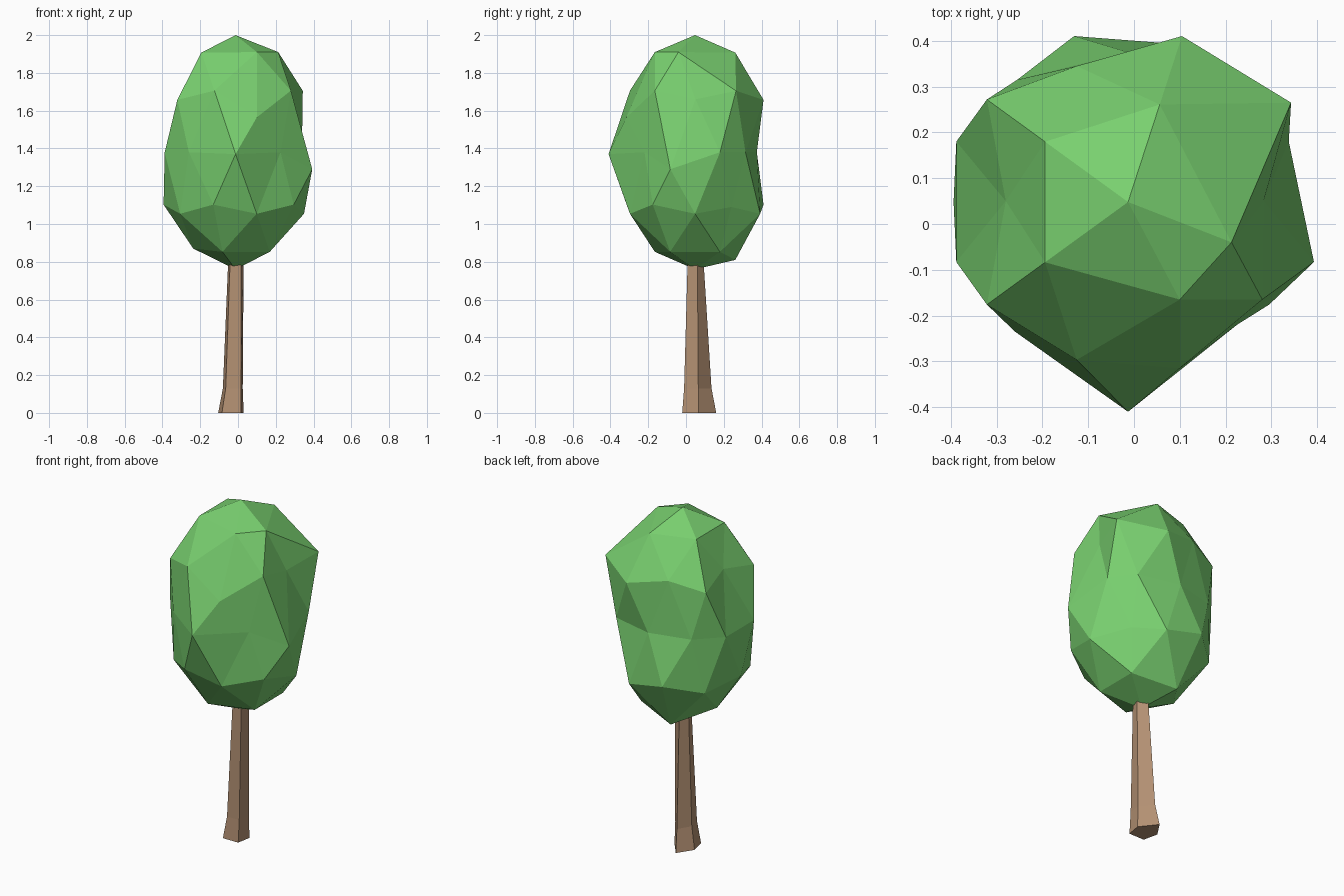
import bpy, bmesh, math
from mathutils import Vector

cube = bpy.data.objects.get("Cube")
if cube:
    bpy.data.objects.remove(cube, do_unlink=True)


def make_material(name, rgb):
    mat = bpy.data.materials.new(name)
    mat.use_nodes = True
    mat.diffuse_color = (*rgb, 1)
    mat.node_tree.nodes["Principled BSDF"].inputs["Base Color"].default_value = (*rgb, 1)
    return mat


def add_object(name, bm, mat):
    bmesh.ops.recalc_face_normals(bm, faces=bm.faces[:])
    mesh = bpy.data.meshes.new(name)
    bm.to_mesh(mesh)
    bm.free()
    mesh.materials.append(mat)
    obj = bpy.data.objects.new(name, mesh)
    bpy.context.collection.objects.link(obj)
    return obj


leaf_green = make_material("leaf green", (0.19, 0.63, 0.16))
bark_brown = make_material("bark brown", (0.45, 0.28, 0.17))

# Leaf crown: a stretched icosphere with some corners pushed in or out
# Each nudge: (compass angle, height on the unit sphere, new corner position)
NUDGES = [
    (0, 0.851, (0.213, -0.04, 1.91)),
    (-72, 0.851, (0.10, -0.165, 1.91)),
    (36, 0.526, (0.343, 0.265, 1.705)),
    (108, 0.526, (-0.125, 0.345, 1.705)),
    (180, 0.526, (-0.28, 0.05, 1.705)),
    (0, 0.447, (0.283, 0.05, 1.66)),
    (-72, 0.447, (0.10, -0.315, 1.565)),
    (18, 0, (0.338, 0.18, 1.38)),
    (54, 0, (0.237, 0.315, 1.38)),
    (90, 0, (-0.013, 0.375, 1.38)),
    (126, 0, (-0.255, 0.315, 1.38)),
    (162, 0, (-0.388, 0.18, 1.38)),
    (198, 0, (-0.388, -0.083, 1.38)),
    (234, 0, (-0.26, -0.235, 1.38)),
    (270, 0, (-0.013, -0.41, 1.37)),
    (306, 0, (0.225, -0.22, 1.38)),
    (342, 0, (0.393, -0.083, 1.29)),
    (36, -0.447, (0.22, 0.24, 1.09)),
    (180, -0.851, (-0.237, 0.048, 0.87)),
    (108, -0.851, (-0.082, 0.261, 0.81)),
]
bm = bmesh.new()
bmesh.ops.create_icosphere(bm, subdivisions=2, radius=1)
unit = [(v, v.co.copy()) for v in bm.verts]
for v, co in unit:
    v.co = Vector((-0.013 + 0.426 * co.x, 0.048 + 0.426 * co.y, 1.38 + 0.62 * co.z))
for angle, h, target in NUDGES:
    a, r = math.radians(angle), math.sqrt(1 - h * h)
    spot = Vector((r * math.cos(a), r * math.sin(a), h))
    nearest = min(unit, key=lambda pair: (pair[1] - spot).length)[0]
    nearest.co = Vector(target)
add_object("leaf_crown", bm, leaf_green)

# Trunk: five-sided tapering column with a flared foot
RINGS = [
    (0.0, [(0.015, -0.02), (0.03, 0.065), (-0.045, 0.16), (-0.105, 0.07), (-0.085, -0.02)]),
    (0.13, [(0.015, -0.01), (0.025, 0.065), (-0.035, 0.135), (-0.08, 0.06), (-0.065, -0.01)]),
    (0.85, [(0.015, 0.01), (0.03, 0.06), (-0.02, 0.09), (-0.05, 0.05), (-0.04, 0.01)]),
]
bm = bmesh.new()
loops = [[bm.verts.new((x, y, z)) for x, y in ring] for z, ring in RINGS]
for low, high in zip(loops, loops[1:]):
    for i in range(5):
        j = (i + 1) % 5
        bm.faces.new((low[i], low[j], high[j], high[i]))
bm.faces.new(loops[0][::-1])
bm.faces.new(loops[-1])
add_object("trunk", bm, bark_brown)
